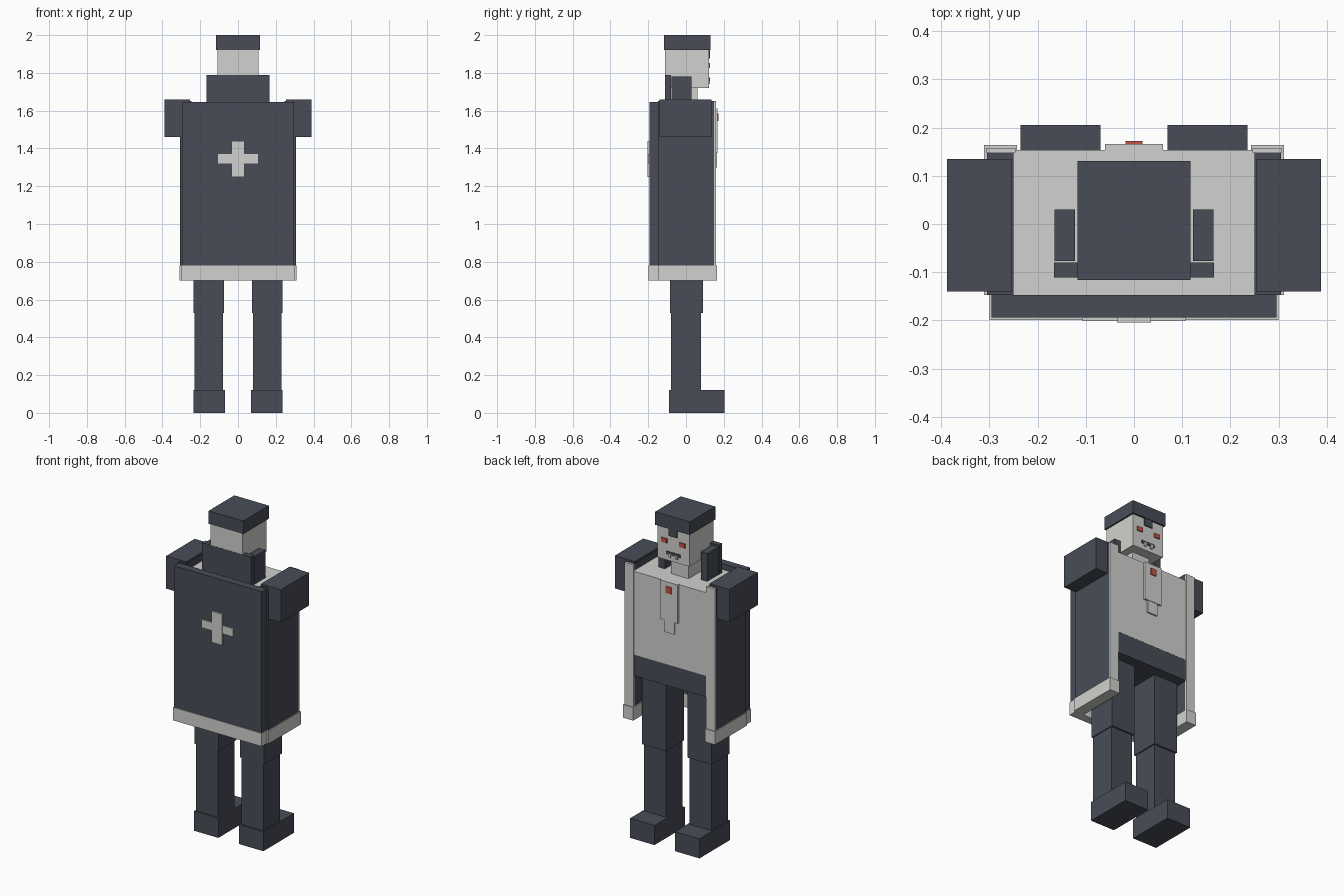
import bpy


def material(name, rgb):
    m = bpy.data.materials.new(name)
    m.diffuse_color = (*rgb, 1.0)
    return m


DARK = material("dark slate", (0.065, 0.073, 0.095))
LIGHT = material("pale grey", (0.64, 0.64, 0.62))
RED = material("brick red", (0.55, 0.09, 0.055))


def box(name, x, y, z, mat):
    """Box from (min, max) ranges on each axis."""
    bpy.ops.mesh.primitive_cube_add(size=1)
    ob = bpy.context.object
    ob.name = name
    for v in ob.data.vertices:
        v.co = [r[0] if c < 0 else r[1] for c, r in zip(v.co, (x, y, z))]
    ob.data.materials.append(mat)
    return ob


def pair(name, x, y, z, mat):
    """A box on the right side and its mirror on the left."""
    box("right_" + name, x, y, z, mat)
    box("left_" + name, (-x[1], -x[0]), y, z, mat)


def centred(name, half, y, z, mat):
    return box(name, (-half, half), y, z, mat)


# Legs and shoes
pair("shoe", (0.07, 0.235), (-0.09, 0.205), (0, 0.12), DARK)
pair("lower_leg", (0.08, 0.23), (-0.08, 0.08), (0.12, 0.53), DARK)
pair("upper_leg", (0.073, 0.235), (-0.085, 0.09), (0.53, 0.97), DARK)

# Hips, torso and shoulders
centred("hips", 0.25, (-0.147, 0.153), (0.97, 1.10), DARK)
centred("torso", 0.25, (-0.147, 0.154), (1.10, 1.61), LIGHT)
pair("shoulder", (0.253, 0.388), (-0.14, 0.135), (1.46, 1.66), DARK)

# Neck cloth with a gem
centred("neck_cloth", 0.06, (0.15, 0.166), (1.375, 1.612), LIGHT)
centred("neck_cloth_tail", 0.035, (0.15, 0.163), (1.30, 1.375), LIGHT)
centred("gem", 0.018, (0.164, 0.172), (1.545, 1.585), RED)

# Cape panels, pale hem and front edging
centred("cape_back", 0.296, (-0.194, -0.147), (0.78, 1.645), DARK)
pair("cape_side", (0.25, 0.305), (-0.147, 0.148), (0.78, 1.65), DARK)
pair("cape_edging", (0.246, 0.307), (0.148, 0.158), (0.78, 1.65), LIGHT)
centred("cape_back_hem", 0.30, (-0.199, -0.147), (0.70, 0.78), LIGHT)
pair("cape_side_hem", (0.243, 0.311), (-0.147, 0.164), (0.70, 0.78), LIGHT)

# Cross on the cape back
centred("cross_upright", 0.035, (-0.204, -0.19), (1.25, 1.44), LIGHT)
centred("cross_bar", 0.107, (-0.201, -0.19), (1.32, 1.37), LIGHT)

# Collar
centred("collar_back", 0.166, (-0.111, -0.08), (1.61, 1.79), DARK)
pair("collar_side", (0.122, 0.165), (-0.077, 0.03), (1.61, 1.78), DARK)

# Head and hair
centred("neck", 0.06, (-0.06, 0.06), (1.61, 1.72), LIGHT)
centred("head", 0.108, (-0.11, 0.121), (1.72, 1.92), LIGHT)
centred("hair", 0.117, (-0.116, 0.131), (1.92, 2.0), DARK)
centred("hair_peak", 0.028, (0.12, 0.128), (1.875, 1.92), DARK)

# Face plates
pair("eye", (0.042, 0.08), (0.12, 0.127), (1.825, 1.852), RED)
centred("mouth", 0.046, (0.12, 0.126), (1.757, 1.776), DARK)
pair("fang", (0.016, 0.03), (0.12, 0.128), (1.742, 1.766), LIGHT)
